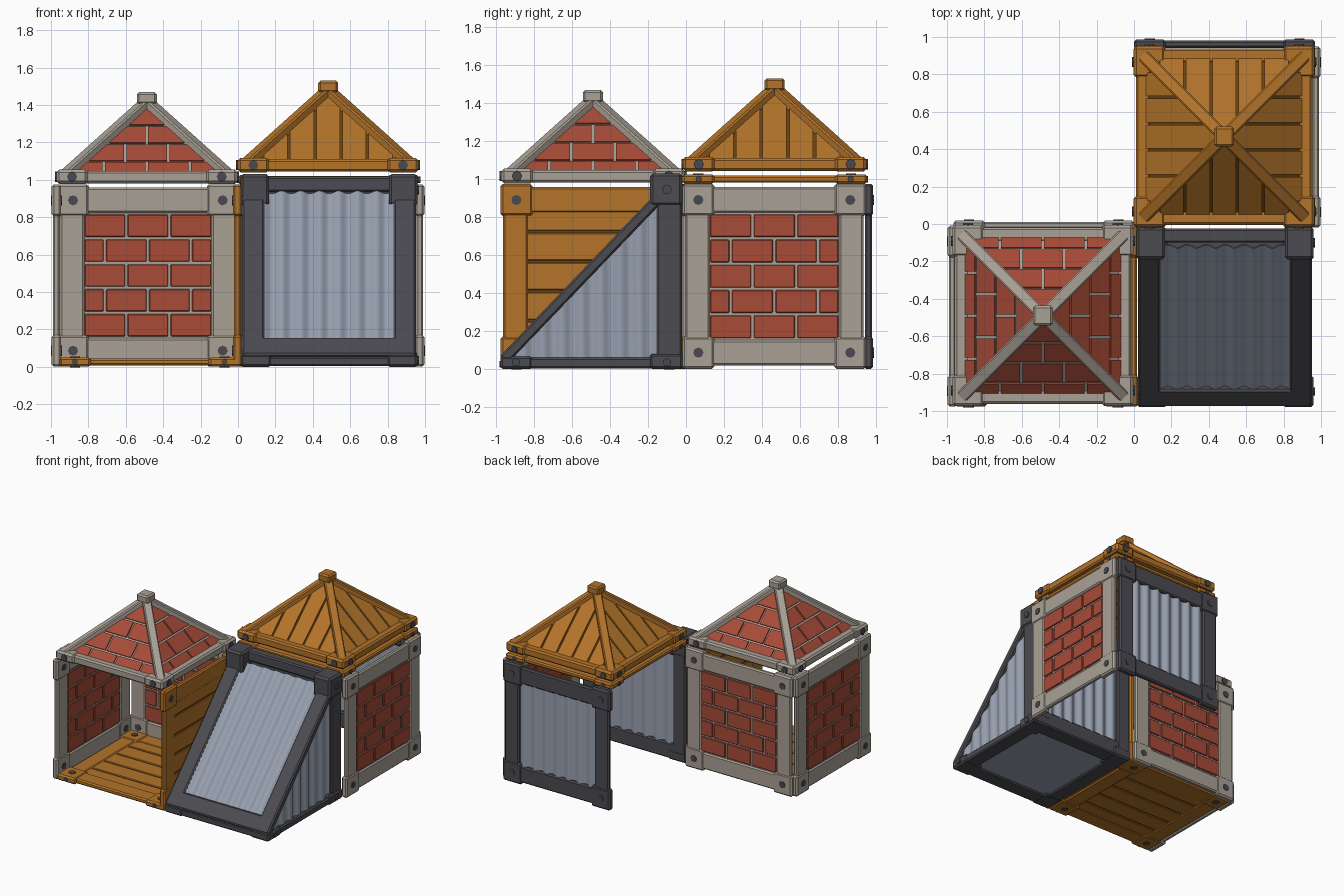
import bpy, bmesh, math
from mathutils import Matrix, Vector

if "Cube" in bpy.data.objects:
    bpy.data.objects.remove(bpy.data.objects["Cube"])

X, Y, Z = Vector((1, 0, 0)), Vector((0, 1, 0)), Vector((0, 0, 1))

def material(name, rgb):
    m = bpy.data.materials.new(name)
    m.diffuse_color = (*[(c / 255) ** 2.2 for c in rgb], 1)
    m.use_nodes = True
    m.node_tree.nodes["Principled BSDF"].inputs["Base Color"].default_value = m.diffuse_color
    return m

STONE = material("stone", (168, 160, 149))
BRICK = material("brick_red", (166, 76, 58))
WOOD = material("wood", (178, 115, 46))
DARK_WOOD = material("dark_wood", (104, 66, 27))
IRON = material("dark_iron", (77, 76, 82))
SHEET = material("steel_sheet", (150, 158, 174))
BOLT = material("bolt_grey", (74, 75, 82))

def plane(origin, u, v):
    """Local axes u, v and their normal, placed at origin."""
    u, v = Vector(u).normalized(), Vector(v).normalized()
    m = Matrix((u, v, u.cross(v))).transposed().to_4x4()
    m.translation = origin
    return m

class Part:
    """Collects simple solids into one object of one colour."""
    def __init__(self, name, mat, M=None):
        self.name, self.mat, self.bm = name, mat, bmesh.new()
        self.M = M or Matrix()

    def add(self, tmp):
        tmp.transform(self.M)
        me = bpy.data.meshes.new("tmp")
        tmp.to_mesh(me)
        tmp.free()
        self.bm.from_mesh(me)
        bpy.data.meshes.remove(me)

    def box(self, lo, hi, bevel=0.01, rot=None):
        t = bmesh.new()
        bmesh.ops.create_cube(t, size=1)
        lo, hi = Vector(lo), Vector(hi)
        for v in t.verts:
            v.co = [(lo[i] + hi[i]) / 2 + v.co[i] * abs(hi[i] - lo[i]) for i in range(3)]
        if bevel:
            bmesh.ops.bevel(t, geom=t.edges[:], offset=bevel, segments=1, affect='EDGES')
        if rot:
            t.transform(rot)
        self.add(t)

    def bolt(self, p, axis, depth, r=0.027):
        t = bmesh.new()
        bmesh.ops.create_cone(t, cap_ends=True, segments=8, radius1=r, radius2=r, depth=depth)
        t.transform(Matrix.Translation(p) @ Vector(axis).to_track_quat('Z', 'Y').to_matrix().to_4x4())
        self.add(t)

    def prism(self, poly, w0, w1):
        if len(poly) < 3:
            return
        t = bmesh.new()
        a = [t.verts.new((*p, w0)) for p in poly]
        b = [t.verts.new((*p, w1)) for p in poly]
        t.faces.new(a[::-1])
        t.faces.new(b)
        for i in range(len(a)):
            j = (i + 1) % len(a)
            t.faces.new((a[i], a[j], b[j], b[i]))
        self.add(t)

    def corrugated(self, u0, u1, v0, v1, waves, amp=0.012, thick=0.004):
        """Wavy sheet; v1 is a function of u so the top can slope."""
        n = waves * 8
        for side in (1, -1):
            t = bmesh.new()
            cols = []
            for i in range(n + 1):
                u = u0 + (u1 - u0) * i / n
                w = amp * math.cos(2 * math.pi * waves * i / n) + side * thick
                cols.append([t.verts.new((u, v, w)) for v in (v0, v1(u))])
            for a, b in zip(cols, cols[1:]):
                f = t.faces.new((a[0], b[0], b[1], a[1])[::side])
                f.smooth = True
            self.add(t)

    def done(self):
        me = bpy.data.meshes.new(self.name)
        self.bm.to_mesh(me)
        self.bm.free()
        me.materials.append(self.mat)
        bpy.context.collection.objects.link(bpy.data.objects.new(self.name, me))

def clip(poly, n, d):
    """Keep the part of a convex polygon where n.p <= d."""
    out = []
    for a, b in zip(poly, poly[1:] + poly[:1]):
        da, db = n[0] * a[0] + n[1] * a[1] - d, n[0] * b[0] + n[1] * b[1] - d
        if da <= 0:
            out.append(a)
        if da * db < 0:
            s = da / (da - db)
            out.append((a[0] + s * (b[0] - a[0]), a[1] + s * (b[1] - a[1])))
    return out

def rect(u0, u1, v0, v1):
    return [(u0, v0), (u1, v0), (u1, v1), (u0, v1)]

def brick_rects(half, v0, rows, pitch, gap=0.014, length=0.23):
    """Running bond: every second row shifted by half a brick."""
    for r in range(rows):
        u = -half - (length / 2 if r % 2 else 0)
        while u < half - 0.01:
            a, b = max(u, -half), min(u + length, half)
            yield rect(a + gap / 2, b - gap / 2, v0 + r * pitch + gap / 2, v0 + (r + 1) * pitch - gap / 2)
            u += length

SIGNS = [(a, b) for a in (-1, 1) for b in (-1, 1)]

# Square panel: rails, corner blocks, bolts and an infill
def panel(name, kind, M, edge_bolts=False):
    f = Part(name + "_frame", {"brick": STONE, "wood": WOOD, "metal": IRON}[kind], M)
    bolts = Part(name + "_bolts", BOLT, M)
    for s in (-1, 1):
        f.box((s * 0.47, -0.45, -0.019), (s * 0.34, 0.45, 0.019))
        f.box((-0.45, s * 0.47, -0.019), (0.45, s * 0.335, 0.019))
    for a, b in SIGNS:
        f.box((a * 0.484, b * 0.487, -0.025), (a * 0.315, b * 0.318, 0.025), 0.012)
        bolts.bolt((a * 0.4, b * 0.402, 0), Z, 0.06)
        if edge_bolts:
            bolts.bolt((a * 0.4, b * 0.482, 0), Y, 0.02, 0.017)
            bolts.bolt((a * 0.482, b * 0.4, 0), X, 0.02, 0.017)
    f.done()
    bolts.done()
    if kind == "brick":
        back = Part(name + "_mortar", STONE, M)
        back.box((-0.36, -0.35, -0.008), (0.36, 0.35, 0.008), 0)
        fill = Part(name + "_bricks", BRICK, M)
        for p in brick_rects(0.345, -0.332, 5, 0.133):
            fill.box((*p[0], -0.018), (*p[2], 0.018), 0.004)
    elif kind == "wood":
        back = Part(name + "_backing", DARK_WOOD, M)
        back.box((-0.35, -0.35, -0.006), (0.35, 0.35, 0.006), 0)
        fill = Part(name + "_planks", WOOD, M)
        for i in range(5):
            v = -0.39 + i * 0.156
            fill.box((-0.345, v + 0.006, -0.014), (0.345, v + 0.15, 0.014), 0.004)
    else:
        back = None
        fill = Part(name + "_sheet", SHEET, M)
        fill.corrugated(-0.35, 0.35, -0.345, lambda u: 0.345, 7)
    fill.done()
    if back:
        back.done()

# Pyramid roof: eave bars, four filled slopes, hip beams and a cap
def roof(name, kind, cx, cy, z):
    C = Matrix.Translation((cx, cy, z))
    f = Part(name + "_frame", WOOD if kind == "wood" else STONE, C)
    bolts = Part(name + "_bolts", BOLT, C)
    back = Part(name + "_backing", DARK_WOOD if kind == "wood" else STONE)
    fill = Part(name + ("_planks" if kind == "wood" else "_bricks"), WOOD if kind == "wood" else BRICK)
    half, rise = 0.43, 0.385
    L = math.hypot(half, rise)
    for k in range(4):
        R = Matrix.Rotation(k * math.pi / 2, 4, 'Z')
        f.box((-0.46, -0.472, 0.003), (0.46, -0.392, 0.07), 0.012, R)
        for s in (-1, 1):
            f.box((s * 0.484, -0.484, 0), (s * 0.315, -0.385, 0.077), 0.015, R)
            bolts.bolt(R @ Vector((s * 0.4, -0.482, 0.038)), R @ Y, 0.02)
        # Hip beam from corner to apex
        d = Vector((half, half, rise))
        hip = R @ plane((-half, -half, 0.045), d, (-1, 1, 0))
        f.box((-0.005, -0.033, -0.025), (d.length - 0.02, 0.033, 0.032), 0.008, hip)
        # Slope infill clipped to the triangle
        back.M = fill.M = C @ R @ plane((0, -half, 0.045), X, (0, half, rise))
        back.prism([(-half, 0), (half, 0), (0, L)], -0.016, 0)
        if kind == "wood":
            shapes = [rect(-0.49 + i * 0.14 + 0.007, -0.35 + i * 0.14 - 0.007, 0, L) for i in range(7)]
        else:
            shapes = list(brick_rects(0.46, -0.04, 5, 0.143))
        for p in shapes:
            p = clip(clip(p, (0, -1), 0), (L, half), half * L)
            fill.prism(clip(p, (-L, half), half * L), -0.014 if kind == "brick" else -0.022, 0.01)
    f.box((-0.053, -0.053, 0.425), (0.053, 0.053, 0.49), 0.012)
    for p in (f, bolts, back, fill):
        p.done()

# Brick room with timber floor and side wall
panel("room_left_wall", "brick", plane((-0.971, -0.493, 0.488), Y, Z))
panel("room_back_wall", "brick", plane((-0.482, -0.007, 0.488), X, Z))
panel("room_side_wall", "wood", plane((-0.003, -0.493, 0.488), Y, Z))
panel("room_floor", "wood", plane((-0.472, -0.49, 0.026), X, Y), True)
roof("stone_roof", "brick", -0.487, -0.49, 0.978)

# Open rear bay under the timber roof
panel("bay_right_wall", "brick", plane((0.971, 0.465, 0.488), Y, Z))
panel("bay_back_wall", "metal", plane((0.484, 0.961, 0.488), X, Z))
panel("bay_ceiling", "wood", plane((0.484, 0.467, 1.0), X, Y), True)
roof("timber_roof", "wood", 0.482, 0.467, 1.04)

# Metal ramp wedge, centred on its own x
CX = 0.487
T = Matrix.Translation((CX, 0, 0))
frame = Part("ramp_frame", IRON, T)
bolts = Part("ramp_bolts", BOLT, T)
slope = plane((0, -0.962, 0.05), X, (0, 0.815, 0.85))
for s in (-1, 1):
    frame.box((s * 0.465, -0.97, 0.003), (s * 0.34, -0.03, 0.06))
    frame.box((s * 0.465, -0.155, 0.05), (s * 0.35, -0.022, 0.92))
    frame.box((s * 0.465, 0, -0.03), (s * 0.345, 1.23, 0.025), 0.01, slope)
    frame.box((s * 0.474, -0.19, 0.86), (s * 0.32, -0.018, 1.03), 0.015)
    frame.box((s * 0.474, -0.19, 0), (s * 0.31, -0.018, 0.08), 0.012)
    frame.box((s * 0.472, -0.978, 0), (s * 0.31, -0.81, 0.066), 0.012)
    for y, z, r in ((-0.1, 0.945, 0.025), (-0.1, 0.035, 0.022), (-0.895, 0.035, 0.022)):
        bolts.bolt((s * 0.472, y, z), X, 0.02, r)
    bolts.bolt((s * 0.4, -0.02, 0.945), Y, 0.02)
frame.box((-0.45, 0, -0.03), (0.45, 0.13, 0.025), 0.01, slope)
frame.box((-0.45, -0.1, 0.935), (0.45, -0.025, 1.018))
frame.box((-0.45, -0.07, 0.01), (0.45, -0.025, 0.13))
frame.box((-0.45, -0.07, 0.85), (0.45, -0.025, 0.96))
frame.box((-0.45, -0.97, 0.003), (0.45, -0.84, 0.055))
frame.box((-0.45, -0.155, 0.003), (0.45, -0.025, 0.055))
frame.done()
bolts.done()

sheet = Part("ramp_sheets", SHEET)
sheet.M = T @ slope
sheet.corrugated(-0.355, 0.355, 0.1, lambda u: 1.22, 7)
sheet.M = plane((CX, -0.042, 0), X, Z)
sheet.corrugated(-0.355, 0.355, 0.1, lambda u: 0.9, 7)
for s in (-1, 1):
    sheet.M = plane((CX + s * 0.44, 0, 0), Y, Z)
    sheet.corrugated(-0.955, -0.14, 0.04, lambda y: 0.045 + (y + 0.958) * 1.043, 8, 0.01)
sheet.M = T
sheet.box((-0.36, -0.86, 0.014), (0.36, -0.13, 0.03), 0)
sheet.done()
